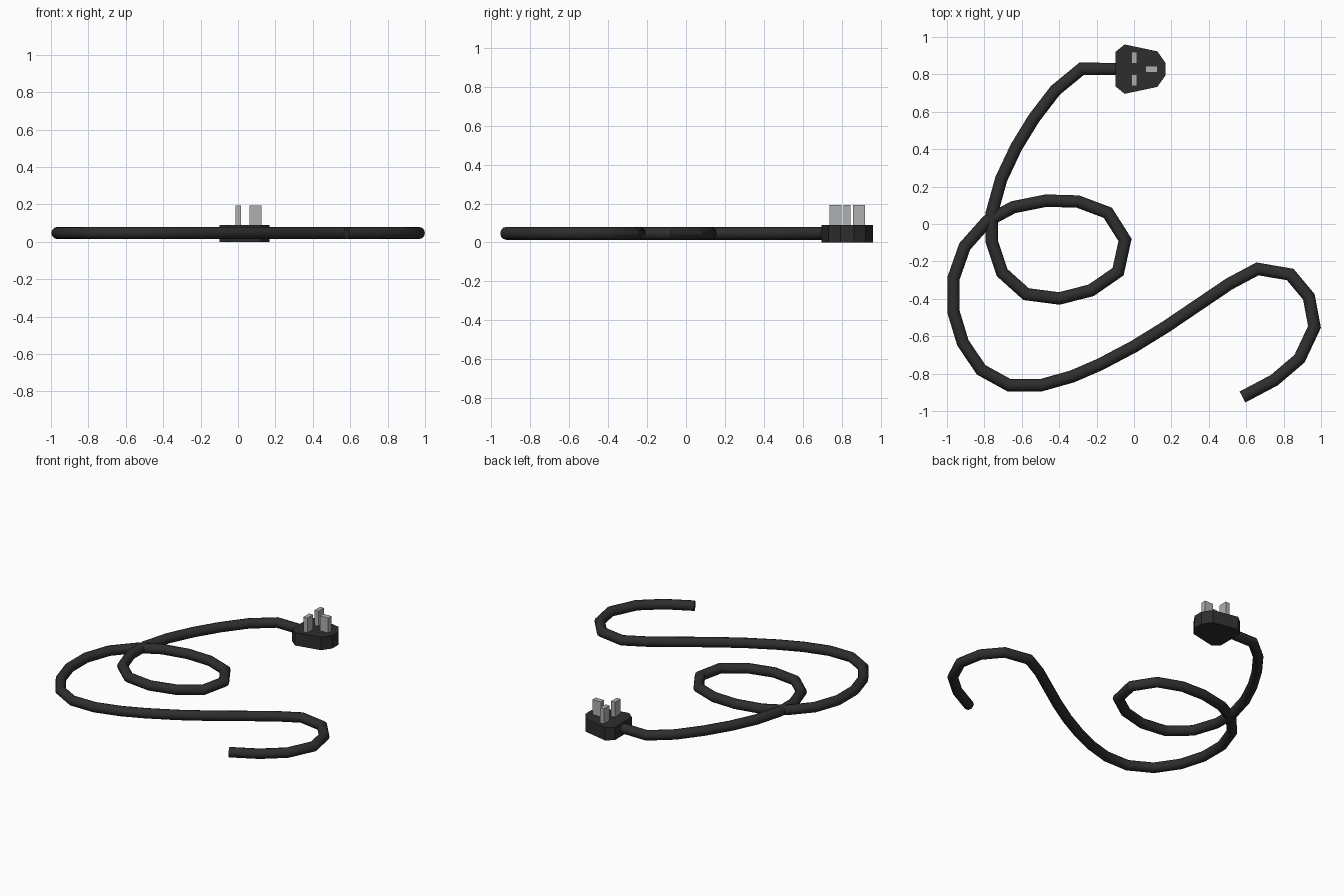
import bpy, bmesh, math
from mathutils import Vector

if "Cube" in bpy.data.objects:
    bpy.data.objects.remove(bpy.data.objects["Cube"])


def material(name, rgb):
    m = bpy.data.materials.new(name)
    m.diffuse_color = (*rgb, 1)
    m.use_nodes = True
    m.node_tree.nodes["Principled BSDF"].inputs["Base Color"].default_value = m.diffuse_color
    return m


black = material("black_rubber", (0.027, 0.027, 0.028))
metal = material("grey_metal", (0.43, 0.44, 0.44))


def finish(bm, name, mat):
    bmesh.ops.recalc_face_normals(bm, faces=bm.faces)
    me = bpy.data.meshes.new(name)
    bm.to_mesh(me)
    bm.free()
    me.materials.append(mat)
    ob = bpy.data.objects.new(name, me)
    bpy.context.collection.objects.link(ob)
    return ob


def prism(name, outline, z0, z1, mat):
    bm = bmesh.new()
    face = bm.faces.new([bm.verts.new((x, y, z0)) for x, y in outline])
    top = bmesh.ops.extrude_face_region(bm, geom=[face])["geom"]
    for v in top:
        if isinstance(v, bmesh.types.BMVert):
            v.co.z = z1
    if not face.is_valid or len(bm.faces) < len(outline) + 2:
        bm.faces.new([v for v in bm.verts if abs(v.co.z - z0) < 1e-6])
    return finish(bm, name, mat)


# Cable: mitred tube along a flat path
path = [(-0.06, 0.828), (-0.28, 0.83), (-0.42, 0.715), (-0.535, 0.565), (-0.63, 0.41),
        (-0.71, 0.24), (-0.76, 0.06), (-0.76, -0.095), (-0.705, -0.26), (-0.577, -0.375),
        (-0.40, -0.398), (-0.23, -0.355), (-0.085, -0.255), (-0.048, -0.085), (-0.14, 0.06),
        (-0.30, 0.12), (-0.47, 0.125), (-0.645, 0.09), (-0.785, 0.015), (-0.905, -0.12),
        (-0.965, -0.29), (-0.965, -0.47), (-0.915, -0.635), (-0.817, -0.78), (-0.668, -0.862),
        (-0.497, -0.862), (-0.33, -0.815), (-0.18, -0.75), (0.0, -0.655), (0.17, -0.55),
        (0.34, -0.435), (0.51, -0.32), (0.66, -0.24), (0.835, -0.27), (0.935, -0.39),
        (0.965, -0.55), (0.885, -0.72), (0.75, -0.835), (0.58, -0.925)]
RADIUS, SIDES, HEIGHT = 0.033, 12, 0.047
pts = [Vector(p) for p in path]
bm = bmesh.new()
rings = []
for i, p in enumerate(pts):
    a = (p - pts[i - 1]).normalized() if i else (pts[1] - p).normalized()
    b = (pts[i + 1] - p).normalized() if i < len(pts) - 1 else a
    t = (a + b).normalized()
    side = Vector((-t.y, t.x)) / max(t.dot(a), 0.5)
    ring = []
    for k in range(SIDES):
        ang = math.tau * k / SIDES
        q = p + side * RADIUS * math.cos(ang)
        ring.append(bm.verts.new((q.x, q.y, HEIGHT + RADIUS * math.sin(ang))))
    rings.append(ring)
for r, s in zip(rings, rings[1:]):
    for k in range(SIDES):
        n = (k + 1) % SIDES
        bm.faces.new((r[k], r[n], s[n], s[k])).smooth = True
bm.faces.new(rings[0])
bm.faces.new(rings[-1])
cable = finish(bm, "cable", black)
bpy.context.view_layer.objects.active = cable
cable.select_set(True)
bpy.ops.object.shade_smooth_by_angle(angle=math.radians(31))

# Plug body: eight-sided block, mirrored about its own centre line
CY = 0.828
half = [(-0.098, 0.093), (-0.05, 0.132), (0.125, 0.095), (0.168, 0.034)]
outline = [(x, CY + y) for x, y in half] + [(x, CY - y) for x, y in reversed(half)]
prism("plug_body", outline, 0.0, 0.09, black)

# Three pins standing on the plug
for name, x, y, w, d in (("pin_left", 0.002, CY + 0.06, 0.03, 0.062),
                         ("pin_right", 0.002, CY - 0.06, 0.03, 0.062),
                         ("pin_earth", 0.094, CY, 0.064, 0.036)):
    w, d = w / 2, d / 2
    prism(name, [(x - w, y - d), (x + w, y - d), (x + w, y + d), (x - w, y + d)],
          0.08, 0.193, metal)
